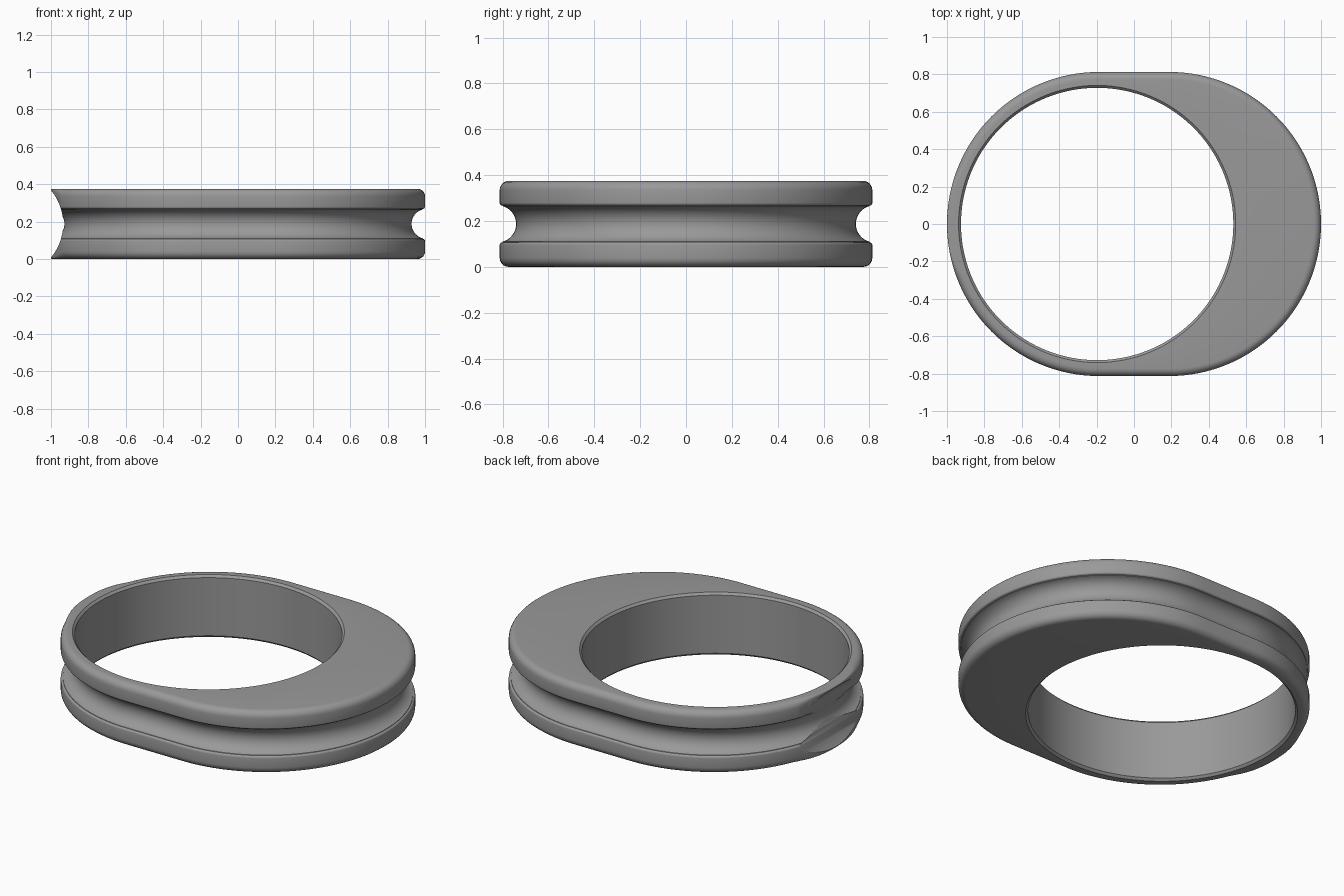
import bpy, bmesh, math

if "Cube" in bpy.data.objects:
    bpy.data.objects.remove(bpy.data.objects["Cube"])

R, CX, H = 0.813, 0.187, 0.375           # outline radius, end centres, height
HOLE_X, HOLE_R, CHAMFER = -0.197, 0.728, 0.013
FILLET, GROOVE_R, LIP = 0.04, 0.08, 0.012


def outline():
    """Stadium outline as (x, y, nx, ny), counter-clockwise."""
    pts, n, flat = [], 80, 8
    for side in (1, -1):
        for i in range(n + 1):
            a = -math.pi / 2 + math.pi * i / n
            c, s = side * math.cos(a), side * math.sin(a)
            pts.append((side * CX + R * c, R * s, c, s))
        for i in range(1, flat):
            pts.append((side * CX * (1 - 2 * i / flat), side * R, 0, side))
    return pts


def arc(cd, cz, r, a0, a1, n):
    """Arc in (inward depth, z); angle 0 points outward."""
    return [(cd - r * math.cos(math.radians(a0 + (a1 - a0) * i / n)),
             cz + r * math.sin(math.radians(a0 + (a1 - a0) * i / n))) for i in range(n + 1)]


def rim_profile(f):
    """Lower half of the rim, mirrored upwards: edge fillet, lip, half-round groove."""
    g = H / 2 - GROOVE_R
    low = arc(f, f, f, -90, 0, 6)
    low += arc(LIP, g - LIP, LIP, 0, 90, 4)
    low += arc(-0.008, H / 2, GROOVE_R, 255, 180, 10)
    return low + [(d, H - z) for d, z in reversed(low[:-1])]


# Body: rim profile swept round the outline, closed by the bore
bm = bmesh.new()
rings = []
for x, y, nx, ny in outline():
    t = min(1, max(0, (x + 0.995) / 0.06))
    f = 0.008 + (FILLET - 0.008) * t * t * (3 - 2 * t)   # edge sharpens at the notch
    ring = [(x - nx * d, y - ny * d, z) for d, z in rim_profile(f)]
    a = math.atan2(y, x - HOLE_X)
    for r, z in ((HOLE_R + CHAMFER, H), (HOLE_R, H - CHAMFER),
                 (HOLE_R, CHAMFER), (HOLE_R + CHAMFER, 0)):
        ring.append((HOLE_X + r * math.cos(a), r * math.sin(a), z))
    rings.append([bm.verts.new(p) for p in ring])
for i, ring in enumerate(rings):
    nxt = rings[(i + 1) % len(rings)]
    for j in range(len(ring)):
        k = (j + 1) % len(ring)
        bm.faces.new((ring[j], nxt[j], nxt[k], ring[k]))
bmesh.ops.recalc_face_normals(bm, faces=bm.faces[:])
mesh = bpy.data.meshes.new("grooved_ring")
bm.to_mesh(mesh)
bm.free()
body = bpy.data.objects.new("grooved_ring", mesh)
bpy.context.collection.objects.link(body)

grey = bpy.data.materials.new("mid grey")
grey.diffuse_color = (0.32, 0.32, 0.32, 1)
grey.use_nodes = True
grey.node_tree.nodes["Principled BSDF"].inputs["Base Color"].default_value = grey.diffuse_color
mesh.materials.append(grey)

# Concave notch across the thin end
bpy.ops.mesh.primitive_cylinder_add(vertices=96, radius=0.28, depth=1.4,
                                    location=(-1.215, 0, H / 2),
                                    rotation=(math.pi / 2, 0, 0))
cutter = bpy.context.object
cutter.name = "notch_cutter"
cutter.data.materials.append(grey)
cut = body.modifiers.new("notch", 'BOOLEAN')
cut.operation, cut.solver, cut.object = 'DIFFERENCE', 'EXACT', cutter
bpy.ops.object.select_all(action='DESELECT')
body.select_set(True)
bpy.context.view_layer.objects.active = body
bpy.ops.object.modifier_apply(modifier="notch")
bpy.data.objects.remove(cutter)
bpy.ops.object.shade_smooth_by_angle(angle=math.radians(30))
